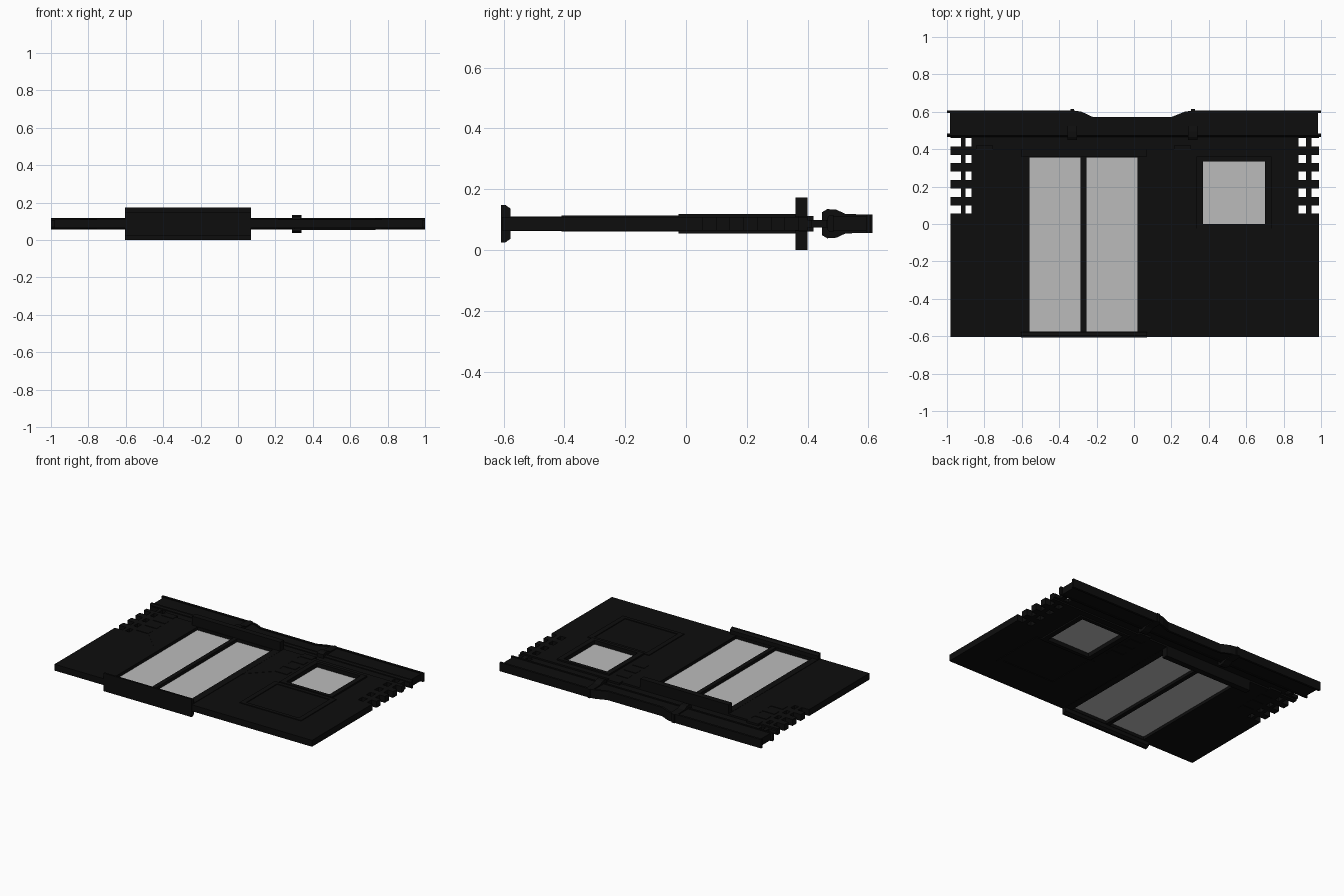
import bpy, bmesh

if "Cube" in bpy.data.objects:
    bpy.data.objects.remove(bpy.data.objects["Cube"])

MID = 0.0865          # height of the middle plane; every part is symmetric about it
DOOR_X = -0.27        # centre line of the doorway


def material(name, rgb):
    m = bpy.data.materials.new(name)
    m.use_nodes = True
    m.diffuse_color = (*rgb, 1)
    m.node_tree.nodes["Principled BSDF"].inputs["Base Color"].default_value = (*rgb, 1)
    return m


black = material("black", (0.004, 0.004, 0.004))
grey = material("pane grey", (0.5, 0.5, 0.5))


def finish(name, bm, mat):
    mesh = bpy.data.meshes.new(name)
    bmesh.ops.recalc_face_normals(bm, faces=bm.faces)
    bm.to_mesh(mesh)
    bm.free()
    mesh.materials.append(mat)
    obj = bpy.data.objects.new(name, mesh)
    bpy.context.collection.objects.link(obj)
    return obj


def thicken(bm, half):
    """Extrude flat faces into a slab centred on the middle plane."""
    new = bmesh.ops.extrude_face_region(bm, geom=bm.faces[:])["geom"]
    top = {v for v in new if isinstance(v, bmesh.types.BMVert)}
    for v in bm.verts:
        v.co.z = MID + (half if v in top else -half)


def slab(name, outer, half, holes=(), mat=black):
    """Rectangular slab (x0, x1, y0, y1) with rectangular openings."""
    x0, x1, y0, y1 = outer
    xs, ys = {x0, x1}, {y0, y1}
    for a, b, c, d in holes:
        xs |= {x for x in (a, b) if x0 < x < x1}
        ys |= {y for y in (c, d) if y0 < y < y1}
    xs, ys = sorted(xs), sorted(ys)
    bm = bmesh.new()
    grid = {(x, y): bm.verts.new((x, y, 0)) for x in xs for y in ys}
    for l, r in zip(xs, xs[1:]):
        for f, k in zip(ys, ys[1:]):
            cx, cy = (l + r) / 2, (f + k) / 2
            if not any(a < cx < b and c < cy < d for a, b, c, d in holes):
                bm.faces.new([grid[p] for p in ((l, f), (r, f), (r, k), (l, k))])
    bmesh.ops.delete(bm, geom=[v for v in bm.verts if not v.link_faces], context="VERTS")
    thicken(bm, half)
    return finish(name, bm, mat)


def outline(name, points, half):
    bm = bmesh.new()
    bm.faces.new([bm.verts.new((x, y, 0)) for x, y in points])
    thicken(bm, half)
    return finish(name, bm, black)


def bar(name, x0, x1, profile):
    """Extrude a (y, half height) profile along x, mirrored about the middle plane."""
    ring = [(y, MID + h) for y, h in profile] + [(y, MID - h) for y, h in reversed(profile)]
    bm = bmesh.new()
    ends = [[bm.verts.new((x, y, z)) for y, z in ring] for x in (x0, x1)]
    for end in ends:
        bm.faces.new(end)
    for i in range(len(ring)):
        j = (i + 1) % len(ring)
        bm.faces.new((ends[0][i], ends[0][j], ends[1][j], ends[1][i]))
    return finish(name, bm, black)


# Openings: two door leaves, a window, and the toothed side edges
leaves = [(-0.56, -0.285, -0.575, 0.355), (-0.255, 0.02, -0.575, 0.355)]
window = (0.37, 0.70, 0, 0.335)
teeth = []
for i in range(5):
    y = 0.055 + 0.09 * i
    for a, b in ((-1, -0.925), (-0.9, -0.87), (0.88, 0.92), (0.95, 1)):
        teeth.append((a, b, y, y + 0.045))

# Wall and its thinner neck under the cornice
slab("wall", (-0.98, 0.99, -0.605, 0.40), 0.022, leaves + [window] + teeth)
slab("wall_neck", (-0.98, 0.99, 0.40, 0.475), 0.012, teeth)

# Panes
for side, leaf in zip(("right", "left"), leaves):
    slab("door_pane_" + side, leaf, 0.004, mat=grey)
slab("window_pane", window, 0.004, mat=grey)

# Doorway frame, sill and lintel
slab("door_frame", (-0.605, 0.07, -0.6, 0.37), 0.0245, leaves)
bar("door_sill", -0.605, 0.07, [(-0.608, 0.062), (-0.595, 0.062), (-0.578, 0.05)])
bar("door_lintel", -0.605, 0.07, [(0.36, MID), (0.40, MID)])

# Window frame and the moulded panel below it
slab("window_frame", (0.335, 0.735, -0.025, 0.36), 0.032, [window])
slab("panel_moulding", (0.30, 0.77, -0.41, -0.025), 0.0265, [(0.335, 0.735, -0.385, -0.05)])

# Raised wings beside the door, with edge blocks
wing = [(0.335, -0.6), (0.335, -0.05), (0.485, 0.1), (0.485, 0.40), (0.29, 0.40), (0.29, -0.6)]
for side, s in (("right", -1), ("left", 1)):
    outline("door_wing_" + side, [(DOOR_X + s * x, y) for x, y in wing], 0.0235)
    for i in range(4):
        y = 0.1 + 0.09 * i
        a, b = sorted((DOOR_X + s * 0.485, DOOR_X + s * 0.575))
        slab(f"edge_block_{side}_{i}", (a, b, y, y + 0.05), 0.025)

# Cornice with a dipped middle, lips along both long edges
dip = [(-0.33, 0.608), (-0.28, 0.60), (-0.22, 0.572), (0.20, 0.572), (0.27, 0.60), (0.32, 0.608)]
top = [(-0.985, 0.608)] + dip + [(0.985, 0.608)]
outline("cornice", [(0.985, 0.47), (-0.985, 0.47)] + top, 0.024)
lip = [(-1, 0.608)] + dip + [(1, 0.608)]
outline("cornice_top_lip", lip + [(x, y - 0.015) for x, y in reversed(lip)], 0.030)
bar("cornice_lower_lip", -1, 1, [(0.465, 0.018), (0.472, 0.028), (0.485, 0.028)])

# Brackets and small caps where the cornice starts to dip
for side, x in (("right", -0.33), ("left", 0.315)):
    bar("bracket_" + side, x - 0.025, x + 0.025,
        [(0.448, 0.038), (0.465, 0.048), (0.495, 0.046), (0.525, 0.032), (0.60, 0.03)])
    slab("bracket_cap_" + side, (x - 0.01, x + 0.01, 0.59, 0.614), 0.03)
